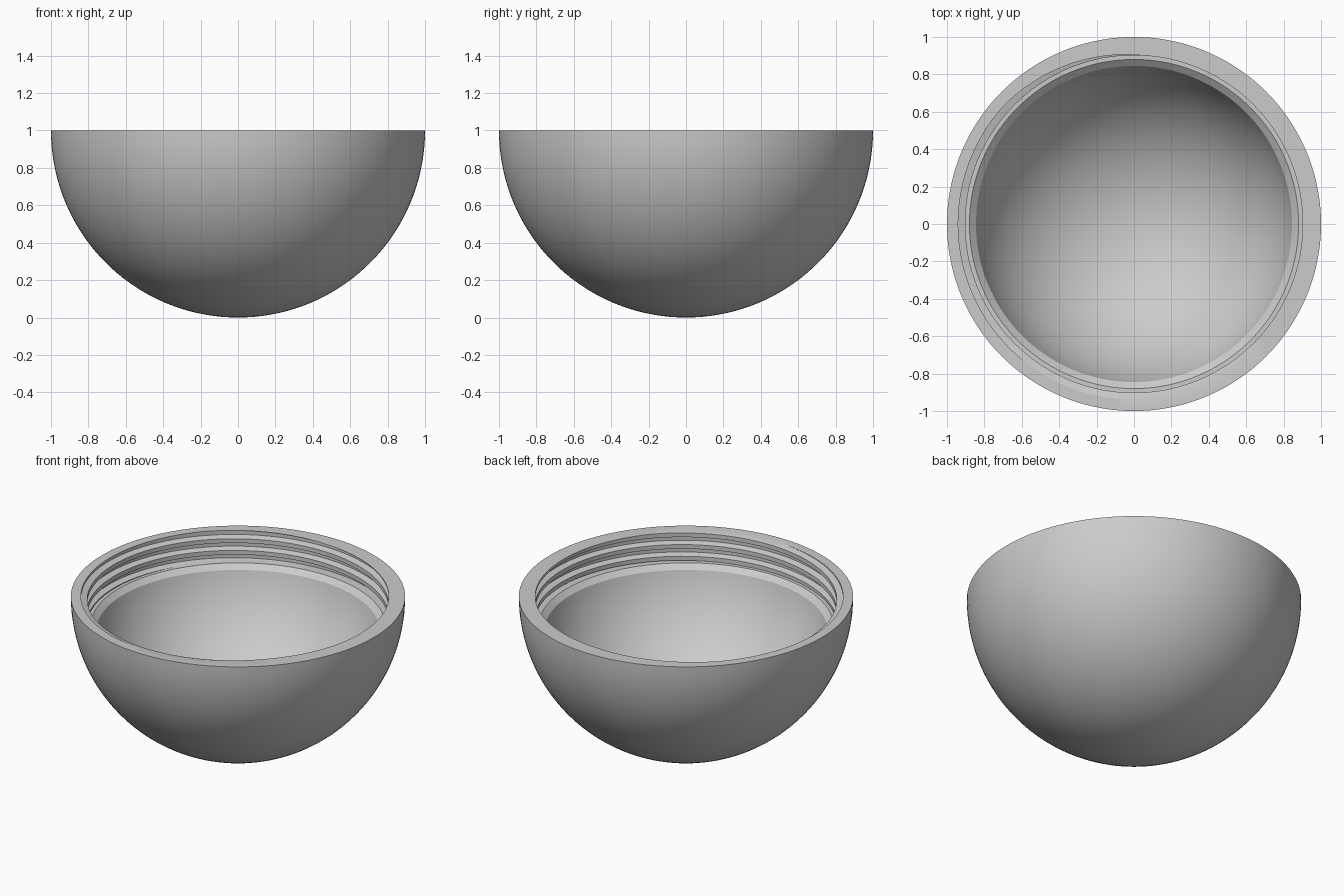
import bpy
import bmesh
from math import sin, cos, pi, radians

cube = bpy.data.objects.get("Cube")
if cube:
    bpy.data.objects.remove(cube, do_unlink=True)

SEGMENTS = 144          # steps around the axis
RINGS = 36              # steps along each dome
TOP, LEDGE = 1.0, 0.81  # threaded wall runs between these heights
CREST, ROOT = 0.902, 0.94
PITCH = 0.077
PHASE = radians(22)
CREST_HALF, ROOT_EDGE = 0.18, 0.32   # thread corners, in turns from the crest


def thread_radius(z, angle):
    """Radius of the right-handed trapezoid thread."""
    turn = (z - TOP) / PITCH - (angle - PHASE) / (2 * pi)
    off = abs(turn - round(turn))
    t = (off - CREST_HALF) / (ROOT_EDGE - CREST_HALF)
    return CREST + (ROOT - CREST) * min(max(t, 0), 1)


def dome(radius, start, end):
    """Arc about the rim centre, measured up from straight down."""
    steps = [start + (end - start) * i / RINGS for i in range(RINGS + 1)]
    return [(radius * sin(a), TOP - radius * cos(a)) for a in steps]


def thread_rows(angle):
    """Corners of the thread from top to bottom, trimmed to the wall."""
    rows = []
    for k in range(1, -5, -1):
        for corner in (ROOT_EDGE, CREST_HALF, -CREST_HALF, -ROOT_EDGE):
            z = TOP + PITCH * (k + corner + (angle - PHASE) / (2 * pi))
            z = min(max(z, LEDGE), TOP)
            rows.append((thread_radius(z, angle), z))
    return rows


# Outer dome, threaded wall, ledge with chamfer, inner dome
outer = dome(1.0, 0, pi / 2)
inner = [(0.88, LEDGE)] + dome(0.873, radians(75.4), 0)

bm = bmesh.new()
columns = []
for i in range(SEGMENTS + 1):
    a = 2 * pi * i / SEGMENTS
    profile = outer + thread_rows(a) + inner
    columns.append([bm.verts.new((r * cos(a), r * sin(a), z)) for r, z in profile])
for left, right in zip(columns, columns[1:]):
    for j in range(len(left) - 1):
        bm.faces.new((left[j], right[j], right[j + 1], left[j + 1]))

# Close the seam, the poles and the trimmed thread ends
bmesh.ops.remove_doubles(bm, verts=bm.verts, dist=0.00002)
bmesh.ops.recalc_face_normals(bm, faces=bm.faces)
mesh = bpy.data.meshes.new("threaded_half_sphere")
bm.to_mesh(mesh)
bm.free()

shell = bpy.data.objects.new("threaded_half_sphere", mesh)
bpy.context.collection.objects.link(shell)

# Plain grey
grey = bpy.data.materials.new("plain_grey")
grey.use_nodes = True
colour = (0.6, 0.6, 0.6, 1)
grey.diffuse_color = colour
grey.node_tree.nodes["Principled BSDF"].inputs["Base Color"].default_value = colour
mesh.materials.append(grey)

bpy.ops.object.select_all(action="DESELECT")
shell.select_set(True)
bpy.context.view_layer.objects.active = shell
bpy.ops.object.shade_smooth_by_angle(angle=radians(25))
